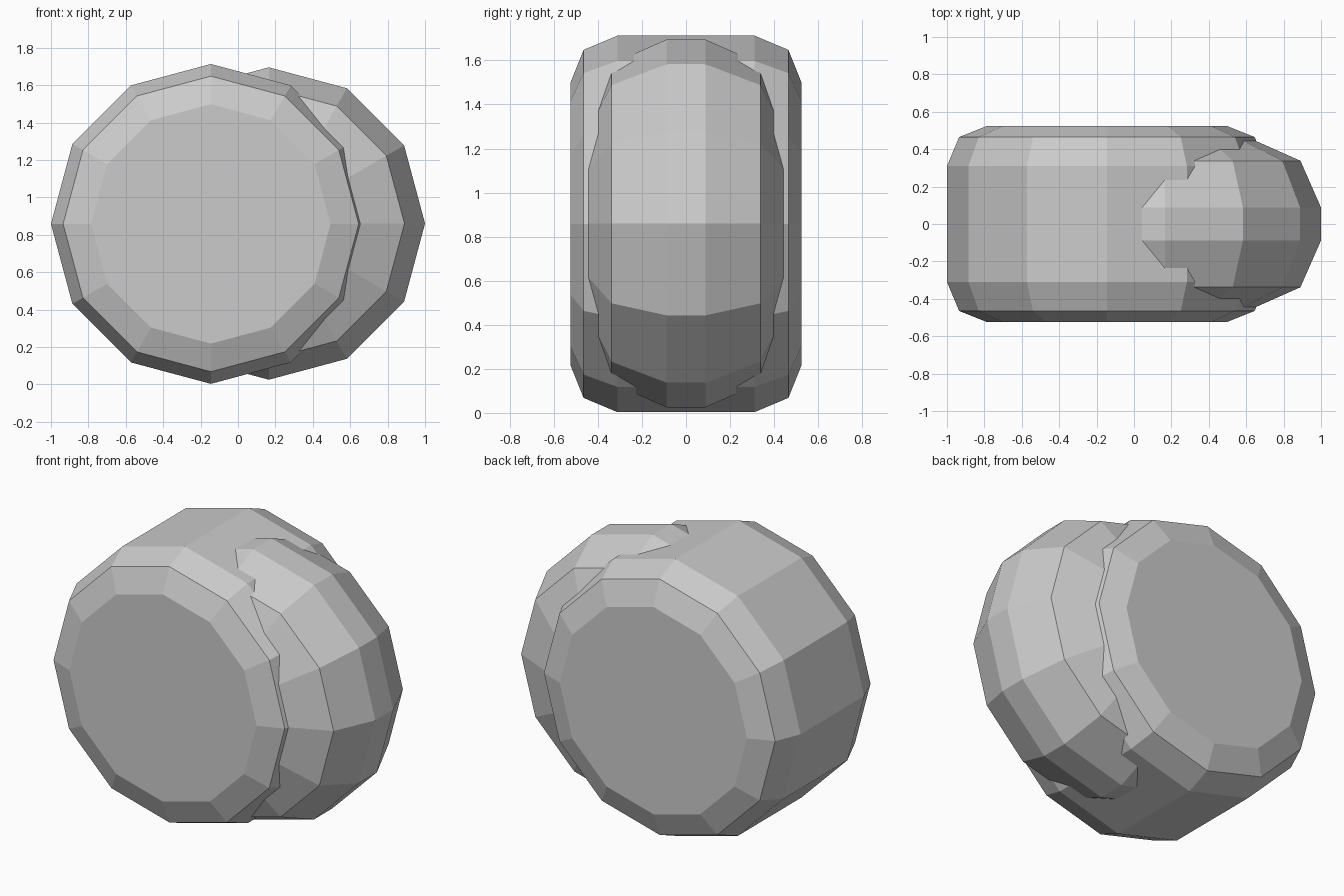
import bpy, bmesh
from math import cos, sin, tau

if "Cube" in bpy.data.objects:
    bpy.data.objects.remove(bpy.data.objects["Cube"])

SIDES = 12


def drum(name, cx, cz, half_profile):
    """Faceted drum around a y-parallel axis; half_profile is (radius, y) from middle to end."""
    profile = [(r, -y) for r, y in reversed(half_profile)] + half_profile
    bm = bmesh.new()
    rings = []
    for r, y in profile:
        rings.append([bm.verts.new((r * cos(tau * i / SIDES), y, r * sin(tau * i / SIDES)))
                      for i in range(SIDES)])
    for a, b in zip(rings, rings[1:]):
        for i in range(SIDES):
            j = (i + 1) % SIDES
            bm.faces.new((a[i], a[j], b[j], b[i]))
    # flat end caps
    bm.faces.new(rings[0])
    bm.faces.new(rings[-1])
    bmesh.ops.recalc_face_normals(bm, faces=bm.faces[:])
    mesh = bpy.data.meshes.new(name)
    bm.to_mesh(mesh)
    bm.free()
    obj = bpy.data.objects.new(name, mesh)
    obj.location = (cx, 0, cz)
    bpy.context.collection.objects.link(obj)
    return obj


# wide drum with bevelled rims
drum("main_drum", -0.145, 0.858, [(0.855, 0.31), (0.79, 0.465), (0.64, 0.525)])

# narrower rounded drum sunk into its right side
drum("inner_drum", 0.165, 0.86, [(0.835, 0.088), (0.725, 0.338), (0.48, 0.447)])
